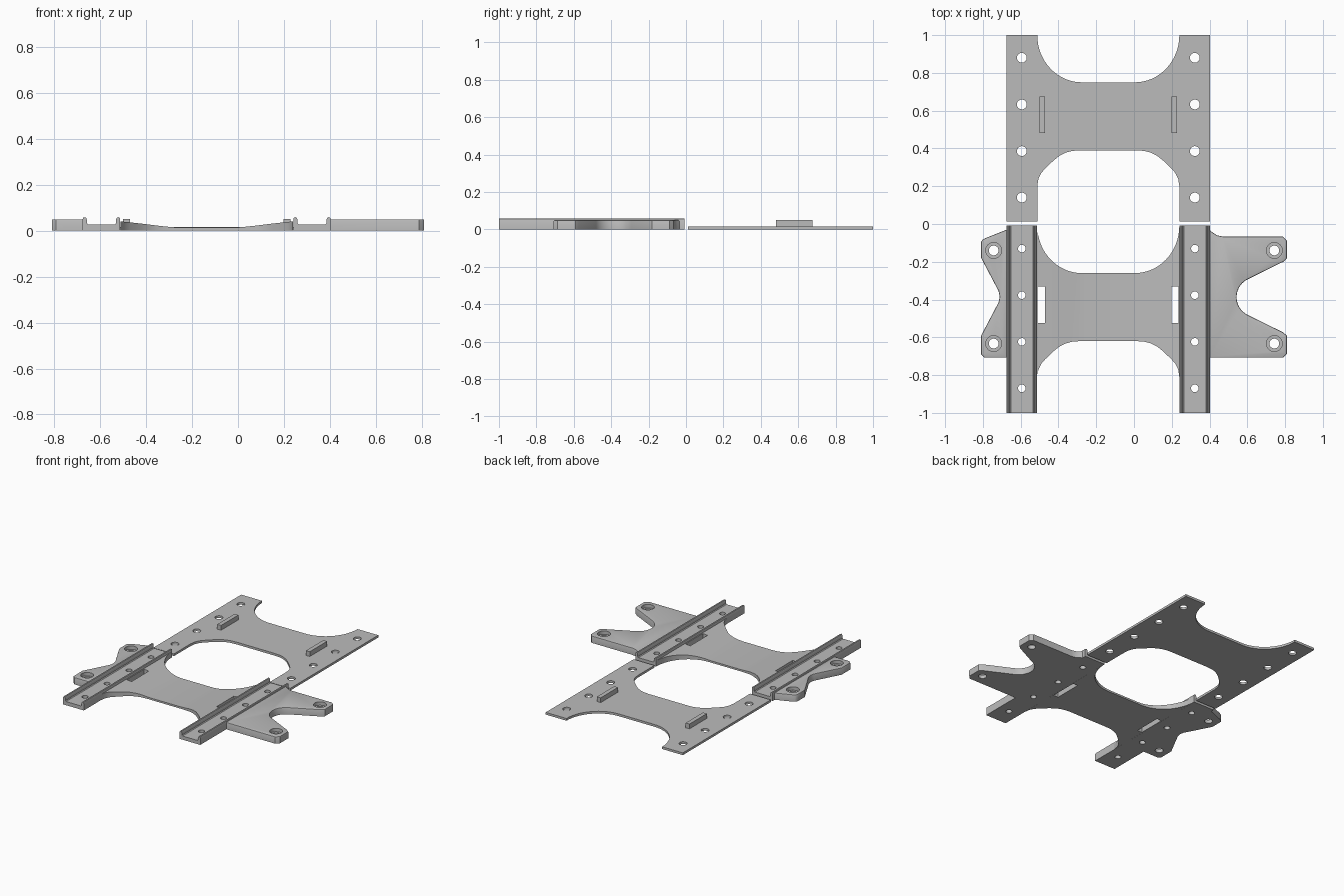
import bpy, bmesh, math
from mathutils import Matrix, Vector

cube = bpy.data.objects.get("Cube")
if cube:
    bpy.data.objects.remove(cube, do_unlink=True)

CX = -0.136          # symmetry line of the two plates
SHIFT = -1.01        # front plate repeats the back outline, moved forward
RAIL_X = 0.458       # rail and hole row offset from the symmetry line

grey = bpy.data.materials.new("mid grey")
grey.use_nodes = True
grey.diffuse_color = (0.5, 0.5, 0.5, 1)
grey.node_tree.nodes["Principled BSDF"].inputs["Base Color"].default_value = grey.diffuse_color


def finish(name, bm):
    bmesh.ops.recalc_face_normals(bm, faces=bm.faces)
    mesh = bpy.data.meshes.new(name)
    bm.to_mesh(mesh)
    bm.free()
    obj = bpy.data.objects.new(name, mesh)
    bpy.context.collection.objects.link(obj)
    mesh.materials.append(grey)
    return obj


def prism(name, points, direction, bevel=0):
    """Extrude a closed outline; optionally soften its upper rim."""
    bm = bmesh.new()
    face = bm.faces.new([bm.verts.new(p) for p in points])
    new = bmesh.ops.extrude_face_region(bm, geom=[face])["geom"]
    top = [v for v in new if isinstance(v, bmesh.types.BMVert)]
    bmesh.ops.translate(bm, verts=top, vec=direction)
    if bevel:
        rim = [e for e in bm.edges if all(v in top for v in e.verts)]
        bmesh.ops.bevel(bm, geom=rim, offset=bevel, segments=2, profile=0.5, affect='EDGES')
    return finish(name, bm)


def plate(name, outline, height, bevel=0):
    return prism(name, [(x, y, 0) for x, y in outline], (0, 0, height), bevel)


def drills(places, radius, bottom=-0.1):
    bm = bmesh.new()
    for x, y in places:
        bmesh.ops.create_cone(bm, cap_ends=True, segments=32, radius1=radius, radius2=radius,
                              depth=0.3, matrix=Matrix.Translation((x, y, bottom + 0.15)))
    return finish("drill_cutter", bm)


def blocks(name, places, size, z):
    bm = bmesh.new()
    for x, y in places:
        bmesh.ops.create_cube(bm, size=1, matrix=Matrix.Translation((x, y, z)) @ Matrix.Diagonal((*size, 1)))
    return finish(name, bm)


def cut(obj, cutter):
    mod = obj.modifiers.new("cut", 'BOOLEAN')
    mod.operation, mod.solver, mod.object = 'DIFFERENCE', 'EXACT', cutter
    bpy.context.view_layer.objects.active = obj
    bpy.ops.object.modifier_apply(modifier=mod.name)
    bpy.data.objects.remove(cutter, do_unlink=True)


def mirrored(half, shift=0):
    """Complete a right half outline around the symmetry line."""
    full = half + [(-x, y) for x, y in reversed(half)]
    return [(CX + x, y + shift) for x, y in full]


def arc(cx, cy, rx, ry, a, b, steps):
    angles = [math.radians(a + (b - a) * i / steps) for i in range(steps + 1)]
    return [(cx + rx * math.cos(t), cy + ry * math.sin(t)) for t in angles]


# Shared waist curves
lower = [(0.15, 0.39), (0.19, 0.387), (0.225, 0.378), (0.26, 0.36), (0.29, 0.336),
         (0.335, 0.293), (0.355, 0.27), (0.37, 0.24), (0.376, 0.20)]
upper = arc(0.14, 1, 0.236, 0.25, 0, -90, 16)
upper[0] = (0.376, 1)

# Back plate with its drilled rows and two upright tabs
half = lower + [(0.376, 0.012), (0.539, 0.012), (0.539, 1)] + upper
back_plate = plate("back_plate", mirrored(half), 0.016)
rows = [0.88, 0.633, 0.386, 0.14]
cut(back_plate, drills([(CX + s * RAIL_X, y) for s in (-1, 1) for y in rows], 0.026))
tabs = blocks("locating_tabs", [(CX + s * 0.349, 0.578) for s in (-1, 1)], (0.03, 0.195, 0.038), 0.031)

# Front web, thinned toward the middle, with slots for the tabs
web = plate("front_web", mirrored(lower + upper, SHIFT), 0.06)
slope = [(0.12, 0.013), (0.16, 0.0155), (0.21, 0.021), (0.30, 0.032), (0.376, 0.040), (0.5, 0.052), (0.5, 0.2)]
cut(web, prism("dish_cutter", [(x, -1.2, z) for x, z in mirrored(slope)], (0, 1.4, 0)))
cut(web, blocks("slot_cutter", [(CX + s * 0.3525, -0.4275) for s in (-1, 1)], (0.037, 0.195, 0.3), 0))

# Channel rails with rounded lips
lip = [(0.0815, 0), (0.0815, 0.05), (0.079, 0.056), (0.073, 0.058), (0.067, 0.056),
       (0.064, 0.05), (0.063, 0.031), (0.058, 0.026)]
section = lip + [(-x, z) for x, z in reversed(lip)]
rails = []
for side, s in (("right", -1), ("left", 1)):
    x0 = CX + s * RAIL_X
    rail = prism(side + "_rail", [(x0 + x, -1, z) for x, z in section], (0, 0.992, 0))
    cut(rail, drills([(x0, y + SHIFT) for y in rows], 0.02))
    rails.append(rail)

# Mounting wings
right_wing = plate("right_wing", [
    (-0.669, -0.028), (-0.785, -0.074), (-0.802, -0.083), (-0.81, -0.096), (-0.81, -0.178),
    (-0.717, -0.355), (-0.711, -0.385), (-0.717, -0.415), (-0.81, -0.592),
    (-0.81, -0.69), (-0.792, -0.708), (-0.669, -0.708)], 0.049, 0.006)
notch = arc(0.648, -0.387, 0.105, 0.105, 117, 243, 14)
left_wing = plate("left_wing", [
    (0.397, -0.708), (0.788, -0.708), (0.81, -0.686), (0.81, -0.592), (0.79, -0.574)]
    + notch[::-1] + [(0.79, -0.2), (0.81, -0.182), (0.81, -0.088), (0.788, -0.066),
                     (0.47, -0.066), (0.44, -0.06), (0.418, -0.046), (0.397, -0.03)], 0.049, 0.006)

# Counterbored screw holes
for wing, s in ((right_wing, -1), (left_wing, 1)):
    places = [(s * 0.743, y) for y in (-0.14, -0.633)]
    cut(wing, drills(places, 0.026))
    cut(wing, drills(places, 0.042, 0.025))

# Smooth curved walls, keep hard edges
bpy.ops.object.select_all(action='DESELECT')
for obj in [back_plate, tabs, web, right_wing, left_wing] + rails:
    obj.select_set(True)
bpy.context.view_layer.objects.active = back_plate
bpy.ops.object.shade_smooth_by_angle(angle=math.radians(30))
